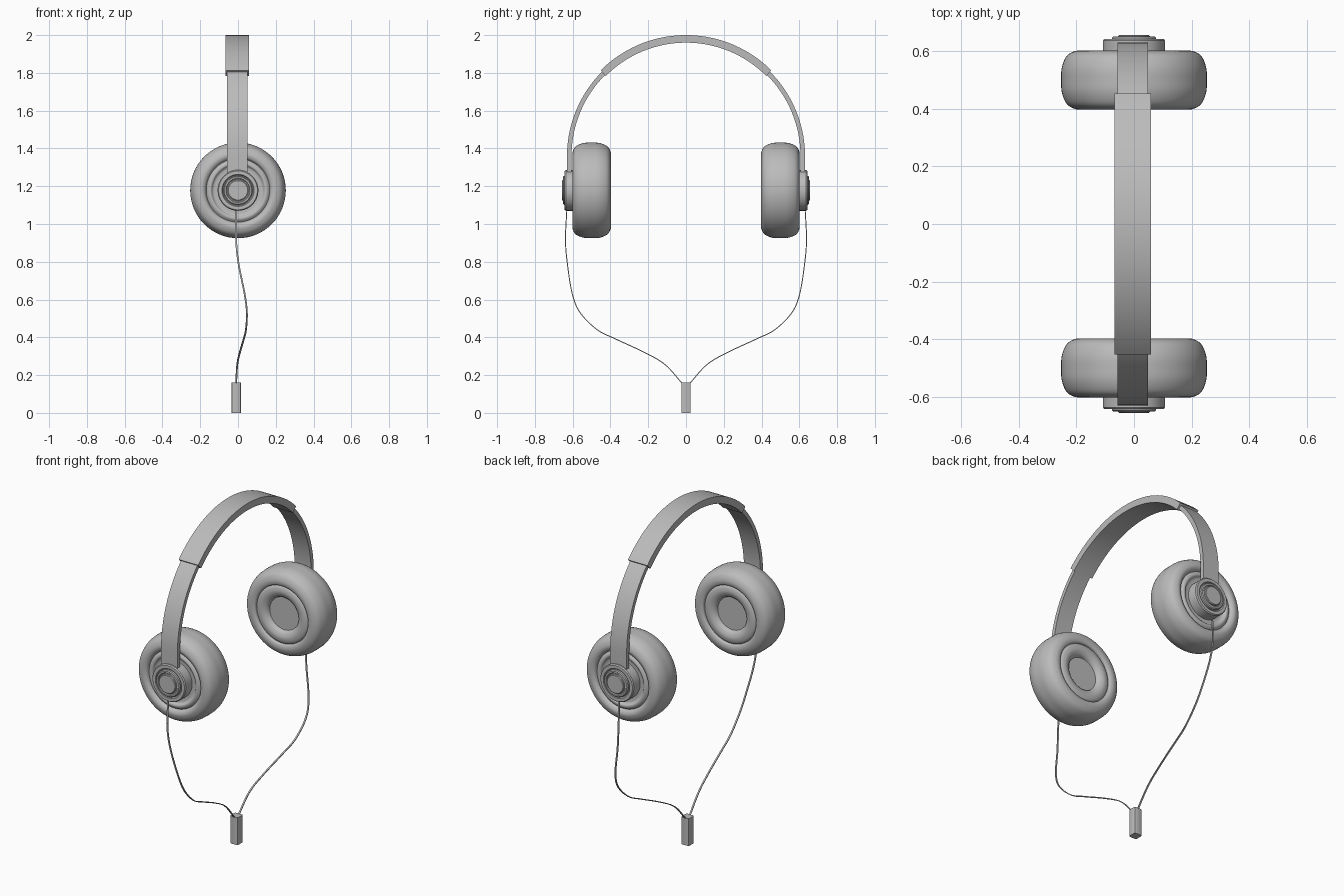
import bpy, bmesh, math
from mathutils import Vector

if "Cube" in bpy.data.objects:
    bpy.data.objects.remove(bpy.data.objects["Cube"])

grey = bpy.data.materials.new("plain grey")
grey.diffuse_color = (0.5, 0.5, 0.5, 1)
grey.use_nodes = True
grey.node_tree.nodes["Principled BSDF"].inputs["Base Color"].default_value = grey.diffuse_color


def finish(bm, name, angle=35):
    bmesh.ops.recalc_face_normals(bm, faces=bm.faces)
    me = bpy.data.meshes.new(name)
    bm.to_mesh(me)
    bm.free()
    me.materials.append(grey)
    ob = bpy.data.objects.new(name, me)
    bpy.context.collection.objects.link(ob)
    bpy.ops.object.select_all(action='DESELECT')
    ob.select_set(True)
    bpy.context.view_layer.objects.active = ob
    bpy.ops.object.shade_smooth_by_angle(angle=math.radians(angle))
    return ob


def spline(pts, n):
    """Catmull-Rom curve through the points."""
    p = [Vector(q) for q in pts]
    p = [2 * p[0] - p[1]] + p + [2 * p[-1] - p[-2]]
    out = []
    for i in range(1, len(p) - 2):
        a, b, c, d = p[i - 1:i + 3]
        for k in range(n):
            t = k / n
            out.append(0.5 * (2 * b + (c - a) * t + (2 * a - 5 * b + 4 * c - d) * t * t
                              + (3 * b - a - 3 * c + d) * t ** 3))
    return out + [p[-2]]


def lathe(name, profile, side, segs=64, zc=1.178):
    """Revolve (radius, y) points around the ear axis."""
    bm = bmesh.new()
    rings = []
    for r, y in profile:
        if r < 1e-5:
            rings.append([bm.verts.new((0, side * y, zc))] * segs)
        else:
            rings.append([bm.verts.new((r * math.cos(2 * math.pi * k / segs), side * y,
                                        zc + r * math.sin(2 * math.pi * k / segs)))
                          for k in range(segs)])
    for a, b in zip(rings, rings[1:]):
        for k in range(segs):
            j = (k + 1) % segs
            bm.faces.new(list(dict.fromkeys((a[k], a[j], b[j], b[k]))))
    return finish(bm, name)


def strip(name, path, width, thick):
    """Sweep a flat rectangle, wide in x, along a path of (x, y, z)."""
    bm = bmesh.new()
    rings = []
    for i, p in enumerate(path):
        t = path[min(i + 1, len(path) - 1)] - path[max(i - 1, 0)]
        n = Vector((0, -t.z, t.y)).normalized() * thick / 2
        w = Vector((width / 2, 0, 0))
        rings.append([bm.verts.new(p + q) for q in (n + w, n - w, -n - w, -n + w)])
    for a, b in zip(rings, rings[1:]):
        for k in range(4):
            j = (k + 1) % 4
            bm.faces.new((a[k], a[j], b[j], b[k]))
    bm.faces.new(rings[0])
    bm.faces.new(rings[-1])
    return finish(bm, name)


def arc(radius, a0, a1, n):
    return [Vector((-0.004, radius * math.sin(a0 + (a1 - a0) * i / n),
                    1.36 + radius * math.cos(a0 + (a1 - a0) * i / n))) for i in range(n + 1)]


# headband: padded top and thin inner band running down to both caps
q = math.radians(45)
strip("headband_pad", arc(0.62, -q, q, 40), 0.126, 0.04)
h = math.pi / 2
band = arc(0.618, -h, h, 72)
ends = [Vector((-0.004, s * 0.618, 1.27)) for s in (-1, 1)]
strip("inner_band", [ends[0]] + band + [ends[1]], 0.106, 0.024)

# ear cushion profile, from the recessed inner disc around to the outer face
cushion_ring = [(0.095, 0.43), (0.105, 0.413), (0.13, 0.402), (0.155, 0.405), (0.168, 0.414)]
cushion_body = [(0.168, 0.414), (0.174, 0.401), (0.2, 0.398), (0.232, 0.415), (0.25, 0.455),
                (0.253, 0.5), (0.25, 0.545), (0.232, 0.585), (0.2, 0.601), (0.178, 0.596),
                (0.168, 0.582)]
outer_ring = [(0.168, 0.582), (0.155, 0.592), (0.142, 0.592), (0.13, 0.58), (0.1, 0.578)]
cushion = ([Vector((0, 0.43))] + spline(cushion_ring, 4) + spline(cushion_body, 5)[1:]
           + spline(outer_ring, 4)[1:] + [Vector((0, 0.578))])
# stepped cap and button on the outside
cap = [(0, 0.57), (0.108, 0.57), (0.108, 0.636), (0.103, 0.642), (0.085, 0.642), (0.08, 0.634),
       (0.077, 0.634), (0.077, 0.646), (0.072, 0.65), (0.064, 0.65), (0.06, 0.645), (0, 0.645)]
button = [(0, 0.64), (0.055, 0.64), (0.055, 0.653), (0.051, 0.656), (0, 0.656)]
# cable from cap to plug
cable = [(-0.01, 0.63, 1.09), (-0.01, 0.638, 0.92), (0.003, 0.628, 0.79), (0.035, 0.602, 0.63),
         (0.047, 0.56, 0.53), (0.042, 0.47, 0.44), (0.03, 0.37, 0.39), (0.01, 0.22, 0.32),
         (-0.004, 0.11, 0.255), (-0.01, 0.015, 0.15)]

for s, label in ((-1, "front"), (1, "back")):
    lathe(label + "_ear_cushion", cushion, s)
    lathe(label + "_ear_cap", cap, s)
    lathe(label + "_cap_button", button, s)
    strip(label + "_cable", spline([(x, s * y, z) for x, y, z in cable], 8), 0.009, 0.005)

# plug where the cables join
bm = bmesh.new()
bmesh.ops.create_cube(bm, size=1)
for v in bm.verts:
    v.co = Vector((v.co.x * 0.05 - 0.01, v.co.y * 0.05, v.co.z * 0.16 + 0.08))
upright = [e for e in bm.edges if abs(e.verts[0].co.z - e.verts[1].co.z) > 0.1]
bmesh.ops.bevel(bm, geom=upright, offset=0.008, segments=2, profile=0.5, affect='EDGES')
finish(bm, "cable_plug")
